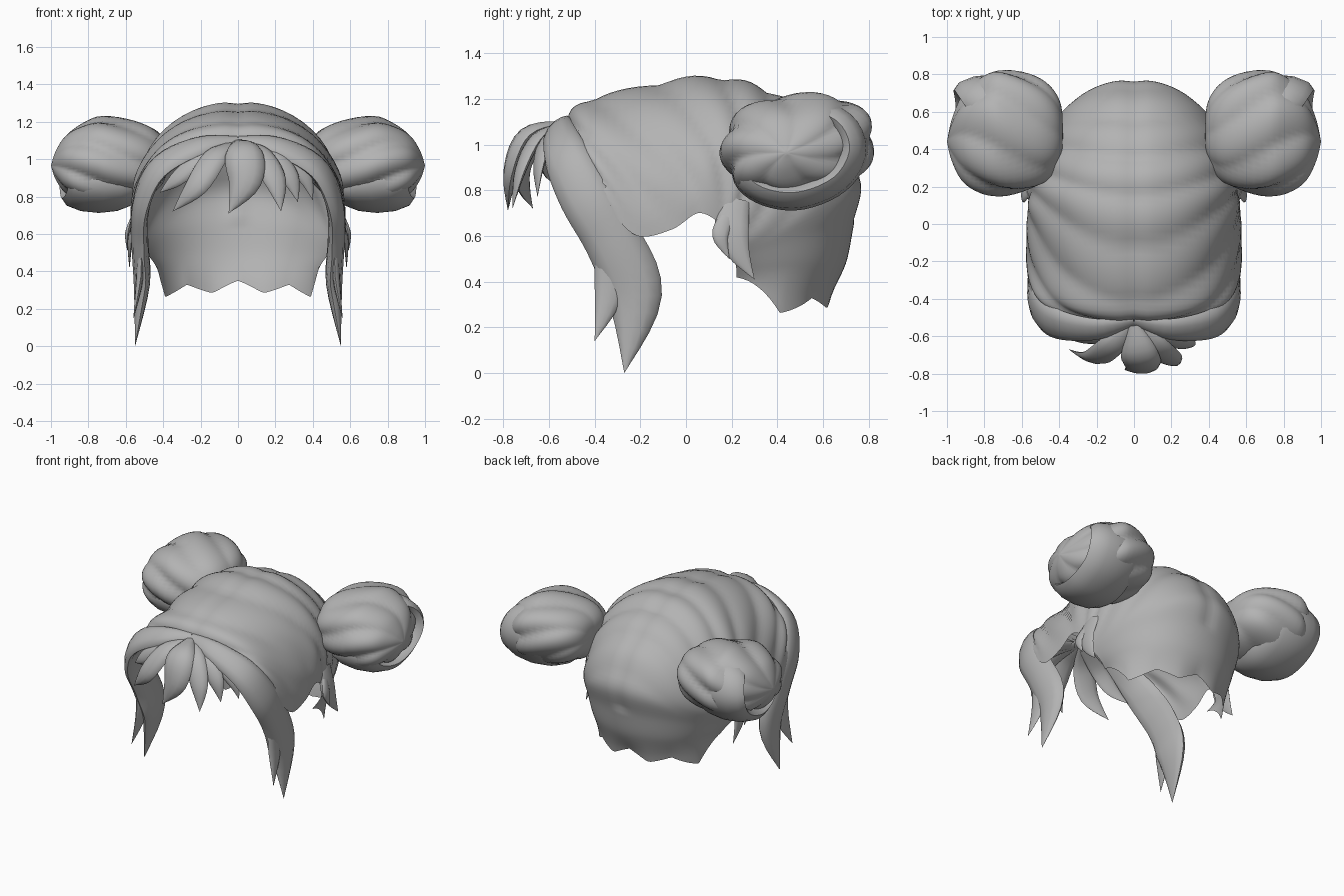
import bpy, bmesh, math
from mathutils import Vector

if "Cube" in bpy.data.objects:
    bpy.data.objects.remove(bpy.data.objects["Cube"])

hair = bpy.data.materials.new("grey_hair")
hair.diffuse_color = (0.45, 0.45, 0.45, 1)
hair.use_nodes = True
hair.node_tree.nodes["Principled BSDF"].inputs["Base Color"].default_value = hair.diffuse_color


def spline(pts, u):
    """Catmull-Rom value of a list of tuples at u in 0..len-1"""
    n = len(pts) - 1
    i = min(int(u), n - 1)
    f = u - i
    p = [Vector(pts[max(0, min(n, i + k))]) for k in (-1, 0, 1, 2)]
    return 0.5 * (2 * p[1] + (p[2] - p[0]) * f
                  + (2 * p[0] - 5 * p[1] + 4 * p[2] - p[3]) * f * f
                  + (3 * p[1] - p[0] - 3 * p[2] + p[3]) * f ** 3)


def polyline(pts, x):
    """Straight-line interpolation through (x, y) points"""
    for (a, b), (c, d) in zip(pts, pts[1:]):
        if x <= c:
            return b + (d - b) * (x - a) / (c - a)
    return pts[-1][1]


def loft(name, rows, closed, angle=50):
    """Skin rows of points; closed rows become a capped tube"""
    bm = bmesh.new()
    vs = [[bm.verts.new(p) for p in r] for r in rows]
    n = len(rows[0])
    for a, b in zip(vs, vs[1:]):
        for j in range(n if closed else n - 1):
            k = (j + 1) % n
            bm.faces.new((a[j], a[k], b[k], b[j]))
    if closed:
        bm.faces.new(vs[0])
        bm.faces.new(vs[-1])
        bmesh.ops.remove_doubles(bm, verts=bm.verts, dist=0.0005)
        bmesh.ops.recalc_face_normals(bm, faces=bm.faces)
    me = bpy.data.meshes.new(name)
    bm.to_mesh(me)
    bm.free()
    me.materials.append(hair)
    ob = bpy.data.objects.new(name, me)
    bpy.context.collection.objects.link(ob)
    bpy.ops.object.select_all(action='DESELECT')
    ob.select_set(True)
    bpy.context.view_layer.objects.active = ob
    bpy.ops.object.shade_smooth_by_angle(angle=math.radians(angle))
    return ob


def lock(name, path, out0, out1=None, flat=0.4, side=1, inner=(1, 0.5)):
    """Tapered strand; path = (x, y, z, half width), out = flat side direction,
    inner = scale of the section on its hidden sides (width, thickness)"""
    steps = (len(path) - 1) * 5
    out0, out1 = Vector(out0), Vector(out1 or out0)
    rows = []
    for i in range(steps + 1):
        u = i / 5
        p = spline(path, u)
        d = spline(path, min(u + 0.1, len(path) - 1)) - spline(path, max(u - 0.1, 0))
        tan = Vector(d[:3]).normalized()
        across = tan.cross(out0.lerp(out1, i / steps)).normalized()
        up = across.cross(tan)
        w = max(p[3], 0.0002)
        row = []
        for j in range(12):
            a = math.tau * j / 12
            c, s = math.cos(a), math.sin(a)
            c *= inner[0] if c < 0 else 1
            s *= inner[1] if s < 0 else 1
            q = Vector(p[:3]) + across * w * c + up * w * flat * s
            row.append((q.x * side, q.y, q.z))
        rows.append(row)
    return loft(name, rows, True)


# Scalp shell: arches from side edge to crest (edge y, edge z, half width, crest y, crest z)
arches = [(-0.36, 0.77, 0.53, -0.53, 1.09), (-0.32, 0.70, 0.56, -0.46, 1.185),
          (-0.21, 0.60, 0.575, -0.25, 1.245), (-0.06, 0.63, 0.575, 0.00, 1.295),
          (0.05, 0.70, 0.57, 0.20, 1.29), (0.13, 0.67, 0.56, 0.36, 1.24),
          (0.15, 0.63, 0.55, 0.53, 1.15), (0.17, 0.58, 0.54, 0.68, 1.01),
          (0.19, 0.54, 0.52, 0.77, 0.83), (0.21, 0.50, 0.49, 0.735, 0.65),
          (0.22, 0.46, 0.46, 0.70, 0.48), (0.22, 0.42, 0.43, 0.635, 0.35)]
# Ragged nape: drop of the hem by distance from the middle
hem = [(0, 0.0), (0.1, -0.02), (0.3, -0.07), (0.4, -0.06), (0.62, -0.035), (0.9, -0.125), (1, 0)]
rows = []
STEPS, COLS = 6, 56
last = len(arches) - 1
for i in range(last * STEPS + 1):
    u = i / STEPS
    yb, zb, w, yt, zt = spline(arches, u)
    row = []
    for j in range(COLS + 1):
        t = math.pi * j / COLS
        s = max(0, math.sin(t)) ** 0.93
        c = math.copysign(abs(math.cos(t)) ** 0.95, math.cos(t))
        p = Vector((w * c, yb + (yt - yb) * s, zb + (zt - zb) * s))
        # combed ridges swept back toward the buns, with a shallow centre parting
        fade = 0.02 if u < 6 else max(0.0, 0.02 * (8.5 - u) / 2.5)
        ridge = fade * (abs(math.sin(math.pi * (u - 3 * (1 - s)) * 0.8)) - 0.5)
        if u < 9:
            ridge -= 0.012 * math.exp(-(p.x / 0.05) ** 2)
        p += (p - Vector((0, 0.1, 0.7))).normalized() * ridge * min(1, s * 3)
        p.z += polyline(hem, abs(math.cos(t))) * max(0, u - last + 1) ** 2
        row.append(p)
    rows.append(row)
loft("scalp_hair", rows, False, 60)

for side, tag in ((1, "right"), (-1, "left")):
    # Long face-framing lock with a second tip
    lock("side_lock_" + tag,
         [(0.0, -0.52, 1.10, 0.03), (0.20, -0.56, 1.07, 0.07), (0.41, -0.53, 0.96, 0.10),
          (0.50, -0.44, 0.78, 0.12), (0.51, -0.32, 0.58, 0.125),
          (0.50, -0.225, 0.33, 0.12), (0.55, -0.27, 0.0, 0)],
         (0, -0.7, 0.7), (3, 0, 0), 0.48, side)
    lock("side_lock_tip_" + tag,
         [(0.52, -0.35, 0.58, 0.05), (0.52, -0.335, 0.36, 0.065), (0.56, -0.40, 0.14, 0)],
         (1, 0, 0), None, 0.4, side)
    # Small tufts behind the ear
    lock("ear_tuft_" + tag,
         [(0.53, 0.22, 0.76, 0.06), (0.56, 0.20, 0.64, 0.075), (0.575, 0.23, 0.53, 0.05),
          (0.58, 0.30, 0.41, 0)], (1, 0, 0), None, 0.3, side)
    lock("ear_wisp_" + tag,
         [(0.56, 0.18, 0.68, 0.035), (0.59, 0.15, 0.60, 0.035), (0.59, 0.19, 0.50, 0)],
         (1, 0, 0), None, 0.4, side)

    # Twisted bun: fluted profile along x, narrowing to a point (x, radius factor)
    prof = [(0.38, 0.0), (0.39, 0.45), (0.45, 0.76), (0.56, 0.95), (0.72, 1.04),
            (0.83, 0.93), (0.92, 0.70), (0.975, 0.34), (1.0, 0.0)]
    rows = []
    for i in range((len(prof) - 1) * 4 + 1):
        x, r = spline(prof, i / 4)
        r = max(r, 0.0002)
        amp = 0.09 + 0.12 * max(0, x - 0.5)
        row = []
        for j in range(70):
            a = math.tau * j / 70
            f = r * (1.05 - amp * (1 - abs(math.sin(3.5 * (a + 2.0 * (x - 0.75))))))
            c, s = math.cos(a), math.sin(a)
            box = (c ** 4 + s ** 4) ** -0.07
            tip = max(0, x - 0.75)
            row.append((x * side, 0.49 - 0.2 * tip + 0.315 * f * box * c,
                        0.995 - 0.12 * tip + 0.215 * f * box * s + 0.02 * f * c))
        rows.append(row)
    loft("bun_" + tag, rows, True, 45)
    # Broad coil wrapped under and behind the bun
    lock("bun_coil_" + tag,
         [(0.68, 0.25, 0.97, 0.03), (0.71, 0.27, 0.87, 0.07), (0.735, 0.36, 0.805, 0.075),
          (0.745, 0.50, 0.795, 0.08), (0.755, 0.65, 0.86, 0.08), (0.75, 0.715, 0.98, 0.085),
          (0.73, 0.66, 1.10, 0.07), (0.68, 0.48, 1.17, 0.02)], (1, 0, 0), None, 2.5, side,
         (0.6, 1))

# Fringe: leaf-shaped tufts fanning from the parting
fringe = [
    [(0.0, -0.54, 1.09, 0.03), (0.03, -0.69, 1.03, 0.10), (0.035, -0.755, 0.88, 0.09),
     (-0.05, -0.78, 0.71, 0)],
    [(-0.02, -0.54, 1.08, 0.03), (-0.12, -0.65, 1.01, 0.07), (-0.22, -0.71, 0.86, 0.065),
     (-0.35, -0.67, 0.72, 0)],
    [(-0.03, -0.54, 1.07, 0.03), (-0.20, -0.60, 1.0, 0.05), (-0.32, -0.60, 0.90, 0.045),
     (-0.42, -0.56, 0.82, 0)],
    [(0.03, -0.54, 1.08, 0.03), (0.12, -0.65, 1.02, 0.065), (0.20, -0.72, 0.88, 0.06),
     (0.23, -0.76, 0.72, 0)],
    [(0.05, -0.54, 1.07, 0.03), (0.19, -0.61, 1.01, 0.055), (0.28, -0.64, 0.90, 0.05),
     (0.32, -0.65, 0.77, 0)],
    [(0.08, -0.54, 1.06, 0.03), (0.26, -0.57, 1.0, 0.05), (0.36, -0.57, 0.90, 0.04),
     (0.40, -0.56, 0.78, 0)]]
for n, path in enumerate(fringe):
    x = path[-1][0]
    lock("fringe_tuft_%d" % (n + 1), path, (x * 0.5, -0.5, 0.8), (x * 0.8, -1, 0), 0.5)
